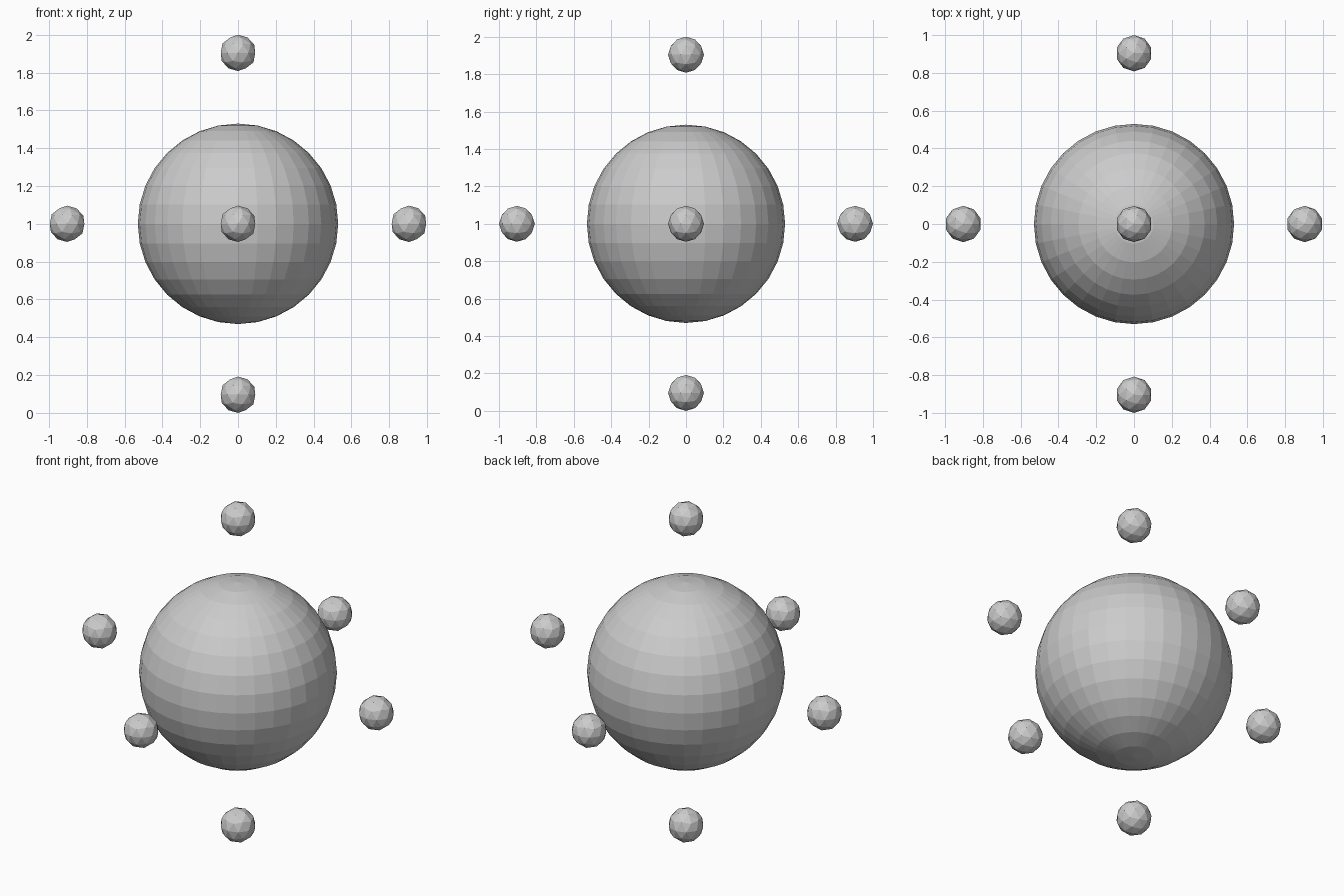
import bpy
from mathutils import Vector

if "Cube" in bpy.data.objects:
    bpy.data.objects.remove(bpy.data.objects["Cube"])

CENTRE = Vector((0, 0, 1))
OFFSET = 0.904    # distance from the core to each satellite
SMALL_R = 0.096

# Large faceted core
bpy.ops.mesh.primitive_uv_sphere_add(segments=32, ring_count=16, radius=0.53, location=CENTRE)
bpy.context.object.name = "core_sphere"

# Six small low-poly balls, one along each axis direction
directions = {
    "right": (1, 0, 0), "left": (-1, 0, 0),
    "back": (0, 1, 0), "front": (0, -1, 0),
    "top": (0, 0, 1), "bottom": (0, 0, -1),
}
for side, d in directions.items():
    bpy.ops.mesh.primitive_ico_sphere_add(subdivisions=2, radius=SMALL_R,
                                          location=CENTRE + OFFSET * Vector(d))
    bpy.context.object.name = side + "_ball"
